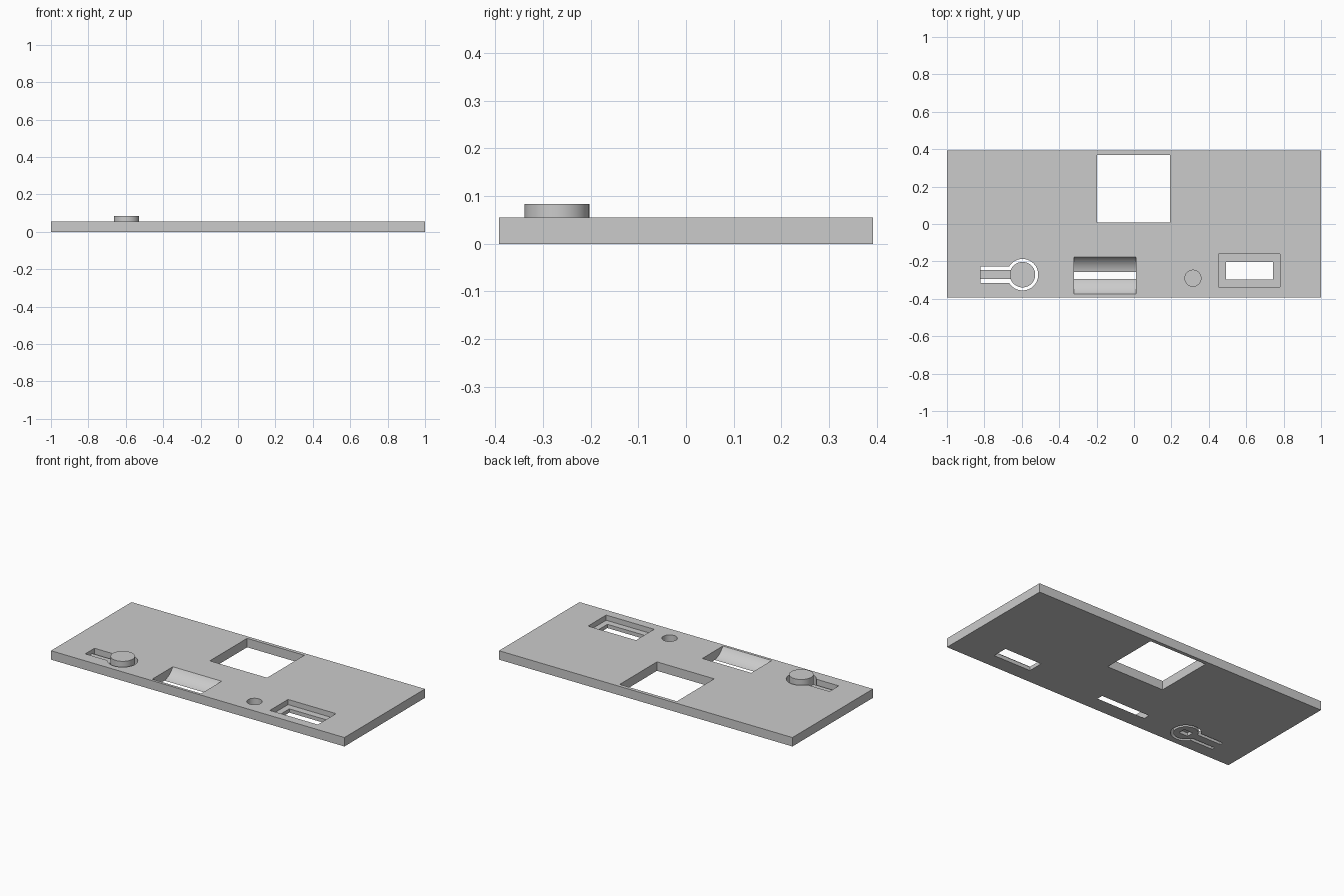
import bpy
import math

default = bpy.data.objects.get("Cube")
if default:
    bpy.data.objects.remove(default, do_unlink=True)

grey = bpy.data.materials.new("light_grey")
grey.use_nodes = True
COLOUR = (0.6, 0.6, 0.6, 1)
grey.diffuse_color = COLOUR
grey.node_tree.nodes["Principled BSDF"].inputs["Base Color"].default_value = COLOUR

THICK = 0.055
BELOW, ABOVE = -0.05, 0.15


def finish(name):
    ob = bpy.context.object
    ob.name = name
    ob.data.materials.append(grey)
    return ob


def box(name, x, y, z):
    """Box from (min, max) ranges."""
    ranges = (x, y, z)
    bpy.ops.mesh.primitive_cube_add(size=1, location=[(a + b) / 2 for a, b in ranges])
    ob = finish(name)
    ob.scale = [b - a for a, b in ranges]
    bpy.ops.object.transform_apply(location=True, rotation=True, scale=True)
    return ob


def disc(name, x, y, radius, z):
    """Upright cylinder spanning the z range."""
    bpy.ops.mesh.primitive_cylinder_add(
        vertices=64, radius=radius, depth=z[1] - z[0], location=(x, y, (z[0] + z[1]) / 2))
    return finish(name)


def cut(target, cutter):
    """Subtract the cutter from the target and remove it."""
    cutter.hide_render = True
    mod = target.modifiers.new("cut", "BOOLEAN")
    mod.operation = "DIFFERENCE"
    mod.solver = "EXACT"
    mod.object = cutter
    bpy.ops.object.select_all(action="DESELECT")
    bpy.context.view_layer.objects.active = target
    target.select_set(True)
    bpy.ops.object.modifier_apply(modifier=mod.name)
    bpy.data.objects.remove(cutter, do_unlink=True)


def smooth(ob):
    bpy.ops.object.select_all(action="DESELECT")
    bpy.context.view_layer.objects.active = ob
    ob.select_set(True)
    bpy.ops.object.shade_smooth_by_angle(angle=math.radians(25))


# Base plate
plate = box("cover_plate", (-1, 1), (-0.392, 0.392), (0, THICK))
through = (BELOW, ABOVE)

# Square window
cut(plate, box("window_cutter", (-0.197, 0.193), (0.007, 0.37), through))

# Stepped rectangular opening
cut(plate, box("recess_cutter", (0.453, 0.78), (-0.337, -0.16), (0.023, ABOVE)))
cut(plate, box("opening_cutter", (0.491, 0.744), (-0.297, -0.202), through))

# Blind round socket
cut(plate, disc("socket_cutter", 0.315, -0.29, 0.043, (0.012, ABOVE)))

# Curved trough that breaks through as a narrow slit
bpy.ops.mesh.primitive_cylinder_add(
    vertices=96, radius=0.1167, depth=0.333,
    location=(-0.155, -0.2755, 0.115), rotation=(0, math.pi / 2, 0))
cut(plate, finish("trough_cutter"))

# Keyhole clearance around the sprung button
BX, BY = -0.596, -0.271
cut(plate, disc("ring_cutter", BX, BY, 0.084, through))
cut(plate, box("channel_cutter", (-0.82, BX), (BY - 0.045, BY + 0.045), through))
smooth(plate)

# Sprung button with a small pocket underneath
button = disc("push_button", BX, BY, 0.068, (0, 0.083))
cut(button, box("pocket_cutter", (BX - 0.03, BX + 0.03), (BY - 0.022, BY + 0.022), (BELOW, 0.02)))
smooth(button)

# Thin flexible arm holding the button
box("spring_arm", (-0.82, BX - 0.055), (BY - 0.024, BY + 0.024), (0, 0.03))
